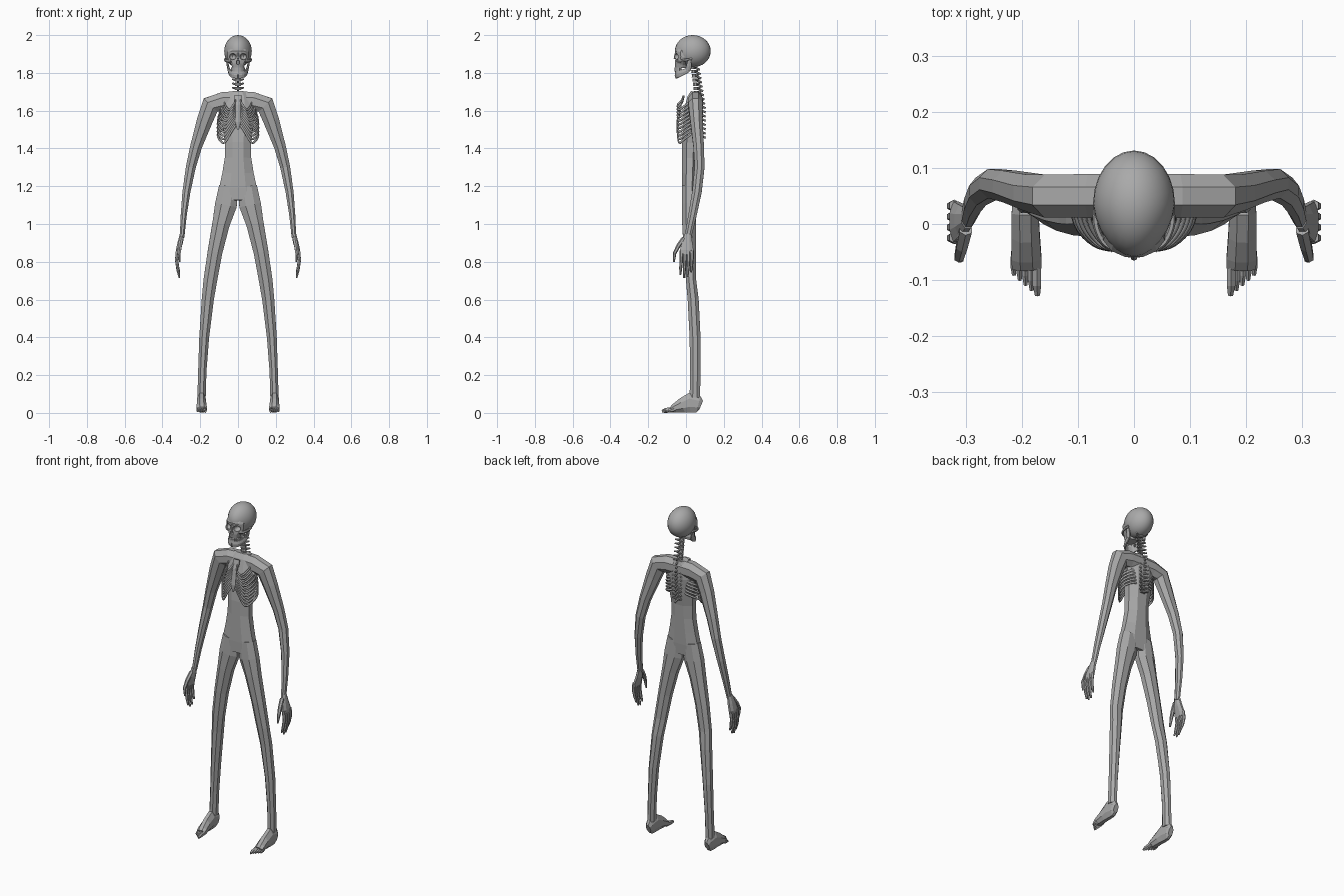
import bpy, bmesh, math
from mathutils import Vector, Matrix

mat = bpy.data.materials.new("bone_grey")
mat.diffuse_color = (0.4, 0.4, 0.4, 1)


def finish(bm, name, mirror=False, smooth=False):
    bmesh.ops.recalc_face_normals(bm, faces=bm.faces)
    me = bpy.data.meshes.new(name)
    for f in bm.faces:
        f.smooth = smooth
    bm.to_mesh(me)
    bm.free()
    me.materials.append(mat)
    ob = bpy.data.objects.new(name, me)
    bpy.context.collection.objects.link(ob)
    if mirror:
        m = ob.modifiers.new("mirror", 'MIRROR')
        m.use_mirror_merge = False
    return ob


def sweep(bm, pts, ref, n=8):
    """Tube through (x, y, z, half size along ref, half size across)."""
    ref = Vector(ref)
    c = [Vector(p[:3]) for p in pts]
    grow = 1 / math.cos(math.pi / n)
    rings = []
    for i, p in enumerate(pts):
        t = (c[min(i + 1, len(c) - 1)] - c[max(i - 1, 0)]).normalized()
        u = (ref - t * ref.dot(t)).normalized()
        v = t.cross(u)
        ring = []
        for k in range(n):
            a = 2 * math.pi * (k + 0.5) / n
            ring.append(bm.verts.new(c[i] + u * p[3] * grow * math.cos(a) + v * p[4] * grow * math.sin(a)))
        rings.append(ring)
    for r, s in zip(rings, rings[1:]):
        for k in range(n):
            bm.faces.new((r[k], r[(k + 1) % n], s[(k + 1) % n], s[k]))
    bm.faces.new(rings[0])
    bm.faces.new(rings[-1])


def curve_through(pts, steps=4):
    """Catmull-Rom points through pts."""
    p = [Vector(q) for q in pts]
    p = [2 * p[0] - p[1]] + p + [2 * p[-1] - p[-2]]
    out = []
    for i in range(1, len(p) - 2):
        a, b, c, d = p[i - 1:i + 3]
        for s in range(steps):
            t = s / steps
            out.append(0.5 * (2 * b + (c - a) * t + (2 * a - 5 * b + 4 * c - d) * t * t
                              + (3 * b - a - 3 * c + d) * t ** 3))
    return out + [p[-2]]


def ball(bm, c, r, seg=16, rings=10):
    bmesh.ops.create_uvsphere(bm, u_segments=seg, v_segments=rings, radius=1,
                              matrix=Matrix.Translation(c) @ Matrix.Diagonal((*r, 1)))


def box(bm, c, s, rz=0):
    bmesh.ops.create_cube(bm, size=1, matrix=Matrix.Translation(c) @ Matrix.Rotation(rz, 4, 'Z')
                          @ Matrix.Diagonal((*s, 1)))


X, Y, Z = (1, 0, 0), (0, 1, 0), (0, 0, 1)

# Torso
bm = bmesh.new()
sweep(bm, [(0, .014, 1.125, .10, .034), (0, .016, 1.19, .10, .038), (0, .018, 1.27, .083, .04),
           (0, .02, 1.35, .07, .042), (0, .022, 1.43, .07, .044), (0, .03, 1.5, .078, .046),
           (0, .036, 1.6, .095, .048), (0, .048, 1.67, .075, .04), (0, .052, 1.7, .05, .026)], X)
finish(bm, "torso")

# Shoulders and arms
bm = bmesh.new()
sweep(bm, [(0, .05, 1.65, .038, .05), (.08, .05, 1.648, .039, .05), (.145, .05, 1.63, .038, .05),
           (.175, .055, 1.55, .033, .042), (.222, .067, 1.41, .028, .031), (.25, .072, 1.3, .026, .026),
           (.273, .058, 1.17, .025, .021), (.287, .035, 1.05, .022, .016), (.296, .01, .93, .018, .012)], Y)
finish(bm, "arm", True)

# Hands: palm, four fingers, thumb
bm = bmesh.new()
sweep(bm, [(.296, .01, .945, .012, .018), (.306, .006, .9, .014, .028), (.317, .004, .86, .012, .036),
           (.32, .003, .838, .008, .034)], X)
for i, length in enumerate((.125, .14, .135, .11)):
    y = -.024 + i * .019
    sweep(bm, [(.32, y, .86, .009, .009), (.325, y - .001, .86 - length * .4, .008, .008),
               (.319, y - .004, .86 - length * .75, .007, .007), (.31, y - .006, .855 - length, .004, .004)], X, 6)
sweep(bm, [(.3, -.01, .925, .011, .011), (.307, -.04, .885, .01, .01), (.312, -.06, .845, .008, .008),
           (.308, -.064, .8, .004, .004)], X, 6)
finish(bm, "hand", True)

# Legs
bm = bmesh.new()
sweep(bm, [(.05, .016, 1.2, .05, .036), (.064, .015, 1.1, .058, .037), (.09, .016, 1.0, .046, .036),
           (.122, .02, .85, .039, .032), (.147, .027, .7, .036, .027), (.16, .038, .6, .032, .029),
           (.179, .048, .4, .026, .029), (.189, .049, .22, .022, .027), (.193, .047, .08, .022, .028)], X)
finish(bm, "leg", True)

# Feet and toes
bm = bmesh.new()
sweep(bm, [(.194, .08, .04, .014, .026), (.194, .066, .046, .021, .044), (.194, .02, .054, .024, .052),
           (.193, -.02, .04, .025, .039), (.192, -.06, .025, .027, .024), (.191, -.078, .018, .026, .015)], X)
for i in range(5):
    x, r = .173 + i * .0105, (.0075 if i == 0 else .0055)
    tip = -.127 + i * .009
    sweep(bm, [(x, -.06, .018, r, r * 1.7), (x, tip + .018, .013, r, r * 1.5),
               (x - .001, tip, .008, r * .6, r * .8)], X, 6)
finish(bm, "foot", True)

# Ribs
bm = bmesh.new()
for i in range(10):
    k = i / 9
    zb, w = 1.685 - .175 * k, .07 + .036 * math.sin(min(1, k * 1.5) * math.pi / 2)
    path = curve_through([(.012, .06, zb), (.6 * w, .07, zb - .005), (w, .035, zb - .03),
                          (.96 * w, -.005, zb - .058), (.68 * w, -.036, zb - .08),
                          (.36 * w, -.045, (zb - .08) * .4 + (1.645 - .125 * k) * .6),
                          (.012, -.042 + .02 * (1 - k), 1.655 - .13 * k)], 4)
    sweep(bm, [(*p, .0055, .0035) for p in path], Z, 6)
finish(bm, "ribs", True, True)

# Breastbone
bm = bmesh.new()
sweep(bm, [(0, -.012, 1.68, .02, .006), (0, -.022, 1.645, .02, .007), (0, -.03, 1.63, .013, .006),
           (0, -.045, 1.54, .015, .006), (0, -.046, 1.5, .005, .004)], X)
finish(bm, "breastbone")

# Spine: discs with side and rear spurs
bm = bmesh.new()
for i in range(17):
    z = 1.83 - i * .0225
    t = min(1, i / 9)
    y = .036 + .03 * t
    r = .015 + .003 * t
    sweep(bm, [(0, y, z + .009, r, r * .8), (0, y, z, r * .85, r * .7), (0, y, z - .009, r, r * .8)], X)
    sweep(bm, [(0, y + .008, z, .005, .006), (0, y + .024, z - .008, .004, .005),
               (0, y + .038, z - .014, .004, .005)], X, 6)
    for s in (-1, 1):
        sweep(bm, [(0, y + .008, z, .006, .006), (s * .02, y + .015, z + .002, .005, .005),
                   (s * .029, y + .022, z + .004, .004, .004)], Y, 6)
finish(bm, "spine")

# Eye and nose hole cutters
bm = bmesh.new()
for s in (-1, 1):
    ball(bm, (s * .029, -.056, 1.886), (.019, .032, .017))
sweep(bm, [(0, -.08, 1.856, .011, .014), (0, -.035, 1.856, .006, .01)], X, 6)
cutter = finish(bm, "socket_cutter")
cutter.hide_render = True
cutter.hide_set(True)


def cut(ob):
    m = ob.modifiers.new("sockets", 'BOOLEAN')
    m.operation, m.object, m.solver = 'DIFFERENCE', cutter, 'EXACT'


# Braincase
bm = bmesh.new()
ball(bm, (0, .036, 1.915), (.073, .095, .085), 24, 16)
for v in bm.verts:  # narrower forehead
    if v.co.y < .03:
        v.co.x *= 1 - .14 * (.03 - v.co.y) / .09
cut(finish(bm, "braincase", smooth=True))

# Face bone
bm = bmesh.new()
sweep(bm, [(0, -.026, 1.826, .03, .03), (0, -.027, 1.845, .036, .033), (0, -.02, 1.865, .052, .037),
           (0, -.018, 1.885, .056, .036), (0, -.018, 1.908, .055, .042), (0, -.01, 1.925, .05, .036)], X, 12)
cut(finish(bm, "face_bone"))

# Nose bridge, cheek arches and jaw
bm = bmesh.new()
sweep(bm, [(0, -.05, 1.905, .007, .008), (0, -.061, 1.874, .005, .004)], X, 6)
finish(bm, "nose_bridge")
bm = bmesh.new()
path = curve_through([(.036, -.046, 1.862), (.056, -.03, 1.863), (.068, 0, 1.868), (.066, .032, 1.872)], 3)
sweep(bm, [(*p, .007, .005) for p in path], Z, 6)
finish(bm, "cheek_arch", True)
bm = bmesh.new()
sweep(bm, [(.058, .018, 1.868, .008, .005), (.054, .016, 1.838, .014, .005), (.048, .01, 1.815, .015, .006)], Y, 6)
path = curve_through([(.049, .014, 1.817), (.042, -.018, 1.802), (.028, -.043, 1.792), (0, -.053, 1.788)], 3)
sweep(bm, [(*p, .013 + .006 * i / 9, .006) for i, p in enumerate(path)], Z, 6)
finish(bm, "jaw", True)

# Teeth in two rows
bm = bmesh.new()
for z in (1.8225, 1.812):
    for i in range(12):
        a = math.radians(-75 + 150 * i / 11)
        box(bm, (.033 * math.sin(a), -.018 - .039 * math.cos(a), z), (.0075, .006, .0095), a)
finish(bm, "teeth")
